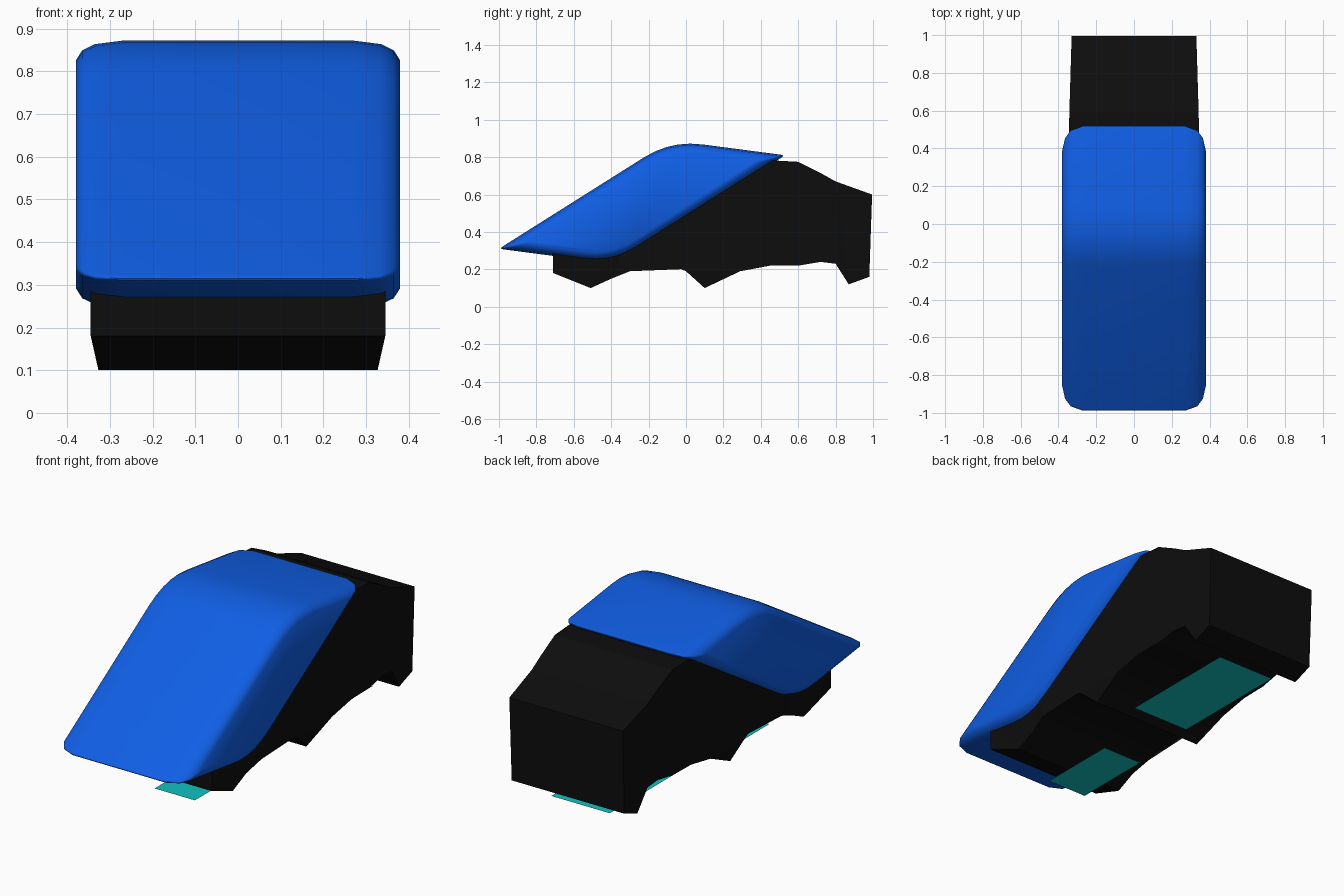
import bpy
import bmesh
from mathutils import Vector

if "Cube" in bpy.data.objects:
    bpy.data.objects.remove(bpy.data.objects["Cube"])


def material(name, rgb):
    m = bpy.data.materials.new(name)
    m.diffuse_color = (*rgb, 1)
    m.use_nodes = True
    m.node_tree.nodes["Principled BSDF"].inputs["Base Color"].default_value = m.diffuse_color
    return m


BLUE = material("blue", (0.005, 0.112, 0.78))
BLACK = material("black", (0.004, 0.004, 0.004))
CYAN = material("cyan", (0.006, 0.53, 0.53))


def loft(name, rings, mat):
    """Skin a list of equal-length closed rings and cap both ends."""
    bm = bmesh.new()
    vs = [[bm.verts.new(p) for p in ring] for ring in rings]
    n = len(vs[0])
    for r, s in zip(vs, vs[1:]):
        for i in range(n):
            j = (i + 1) % n
            bm.faces.new((r[i], r[j], s[j], s[i]))
    caps = [bm.faces.new(vs[0][::-1]), bm.faces.new(vs[-1])]
    bmesh.ops.triangulate(bm, faces=caps)
    bmesh.ops.recalc_face_normals(bm, faces=bm.faces)
    me = bpy.data.meshes.new(name)
    bm.to_mesh(me)
    bm.free()
    ob = bpy.data.objects.new(name, me)
    me.materials.append(mat)
    bpy.context.collection.objects.link(ob)
    return ob


# Black body: side profile (y, z) with arches underneath
profile = [(-.71, .18), (-.51, .10), (-.40, .15), (-.30, .19), (-.22, .21), (-.14, .205),
           (-.06, .215), (0, .19), (.05, .15), (.10, .10), (.20, .15), (.29, .19), (.45, .22),
           (.60, .22), (.72, .24), (.80, .23), (.87, .12), (.98, .16), (.995, .60),
           (.80, .67), (.72, .715), (.60, .775), (.42, .785), (-.33, .32), (-.71, .32)]


def half_width(y, z):
    if z < .17:
        return .327
    return .345 if y < .5 else .345 - (y - .5) * .03


loft("body", [[(s * half_width(y, z), y, z) for y, z in profile] for s in (-1, 1)], BLACK)

# Blue cover: rounded parallelogram slab, inset towards its sides
C, A, B = Vector((-.235, .56)), Vector((.46, .29)), Vector((.305, -.04))


def cover_ring(x, d):
    a, b = A * (1 - d / .347), B * (1 - d / .196)
    corners = [C - a - b, C + a - b, C + a + b, C - a + b]
    cuts = [.025, .17, .025, .15]          # small at the tips, large at the bends
    ring = []
    for i, p in enumerate(corners):
        start = p + (corners[i - 1] - p).normalized() * cuts[i]
        end = p + (corners[(i + 1) % 4] - p).normalized() * cuts[i]
        for k in range(6):
            t = k / 5
            q = start * (1 - t) ** 2 + p * 2 * t * (1 - t) + end * t * t
            ring.append((x, q.x, q.y))
    return ring


half = [(.27, 0), (.335, .008), (.365, .022), (.38, .045)]
sections = [(-x, d) for x, d in reversed(half)] + half
cover = loft("cover", [cover_ring(x, d) for x, d in sections], BLUE)
bpy.context.view_layer.objects.active = cover
cover.select_set(True)
bpy.ops.object.shade_smooth_by_angle(angle=0.7)


# Cyan plates hanging below the arches
def plate(name, w, y0, y1, z):
    me = bpy.data.meshes.new(name)
    me.from_pydata([(-w, y0, z), (w, y0, z), (w, y1, z), (-w, y1, z)], [], [(0, 1, 2, 3)])
    me.materials.append(CYAN)
    bpy.context.collection.objects.link(bpy.data.objects.new(name, me))


plate("front_plate", .117, -.525, -.09, 0)
plate("rear_plate", .17, .205, .875, .08)
